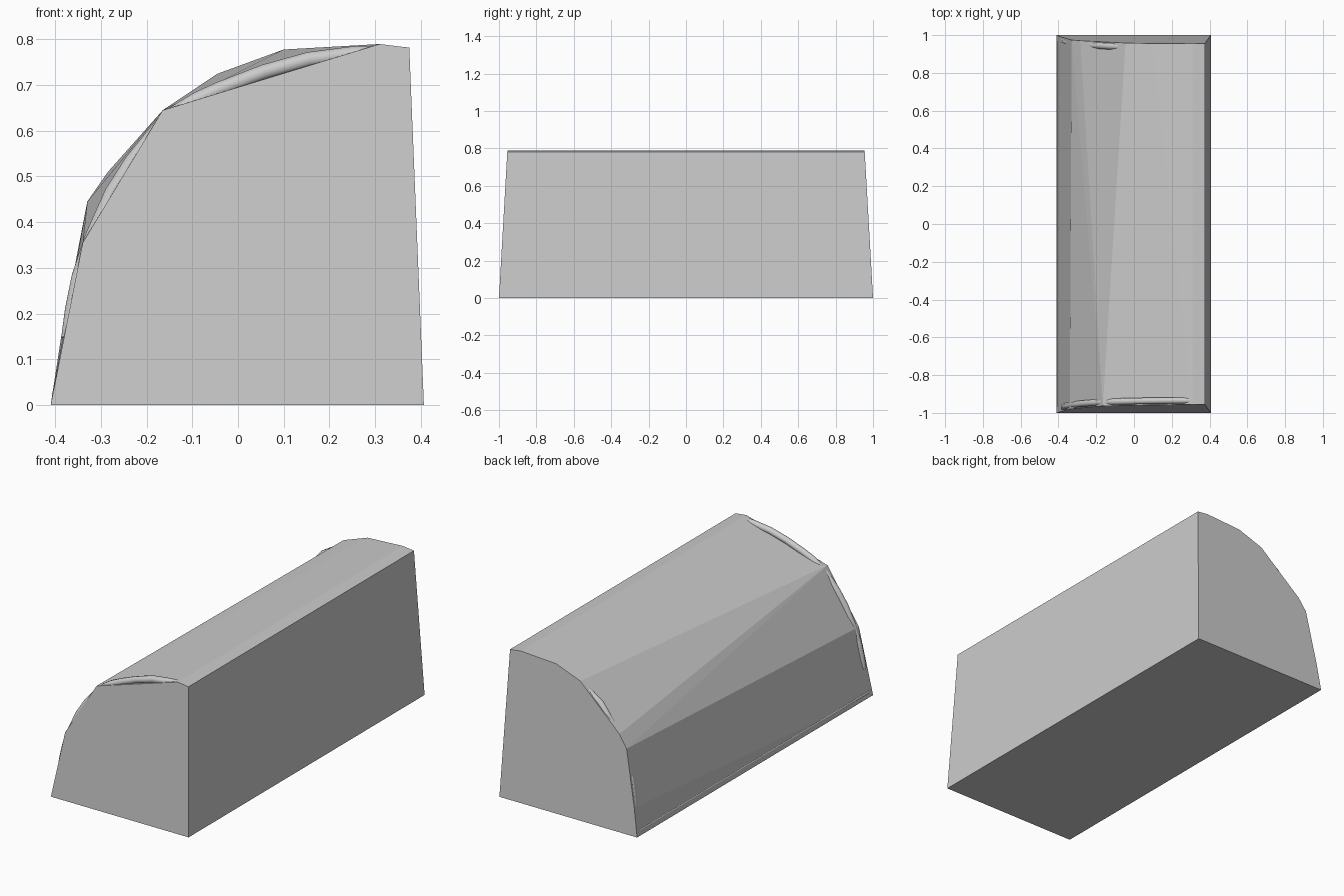
import bpy, bmesh
from mathutils import Vector

if "Cube" in bpy.data.objects:
    bpy.data.objects.remove(bpy.data.objects["Cube"])

TAPER = 0.057  # end walls lean inwards with height


def end_y(z):
    return 1 - TAPER * z


# Faceted quarter-round body: hull between two slightly different end profiles
FRONT = [(-0.41, 0), (-0.34, 0.355), (-0.165, 0.645), (0.31, 0.79), (0.375, 0.782), (0.407, 0)]
BACK = [(-0.41, 0), (-0.387, 0.15), (-0.33, 0.445), (-0.285, 0.51), (-0.045, 0.725),
        (0.10, 0.778), (0.31, 0.79), (0.375, 0.782), (0.407, 0)]
bm = bmesh.new()
for side, profile in ((-1, FRONT), (1, BACK)):
    for x, z in profile:
        bm.verts.new((x, side * end_y(z), z))
hull = bmesh.ops.convex_hull(bm, input=bm.verts[:])
loose = [v for v in bm.verts if not v.link_faces]
bmesh.ops.delete(bm, geom=loose, context='VERTS')
bmesh.ops.recalc_face_normals(bm, faces=bm.faces[:])
mesh = bpy.data.meshes.new("body")
bm.to_mesh(mesh)
bm.free()
bpy.context.collection.objects.link(bpy.data.objects.new("body", mesh))


def tube(name, points, radius):
    curve = bpy.data.curves.new(name, 'CURVE')
    curve.dimensions = '3D'
    curve.bevel_depth = radius
    curve.bevel_resolution = 2
    curve.use_fill_caps = True
    spline = curve.splines.new('POLY')
    spline.points.add(len(points) - 1)
    for p, co in zip(spline.points, points):
        p.co = (*co, 1)
    spline.use_smooth = True
    bpy.context.collection.objects.link(bpy.data.objects.new(name, curve))


# Rounded rims that just break through the curved face at both ends
RIM = [(-0.388, 0.15), (-0.38, 0.21), (-0.365, 0.285), (-0.335, 0.375), (-0.29, 0.475),
       (-0.245, 0.545), (-0.165, 0.643), (-0.1, 0.683), (-0.05, 0.706), (0.05, 0.745),
       (0.15, 0.773), (0.25, 0.786), (0.31, 0.788)]
R = 0.018
for side, label in ((-1, "front"), (1, "back")):
    path = []
    for x, z in RIM:
        inward = Vector((0.35 - x, -z)).normalized() * R
        px, pz = x + inward.x, z + inward.y
        path.append((px, side * (end_y(pz) - R - 0.004), pz))
    tube(label + "_rim", path, R)
    # Small rounded bead at the top corner of each end
    y = side * (end_y(0.77) - 0.012)
    tube(label + "_corner_bead", [(0.34, y, 0.771), (0.368, y, 0.771)], 0.012)

# Thin bead along the lower edge of the curved side
tube("lower_edge_bead", [(-0.4, -0.97, 0.025), (-0.4, 0.97, 0.025)], 0.008)
